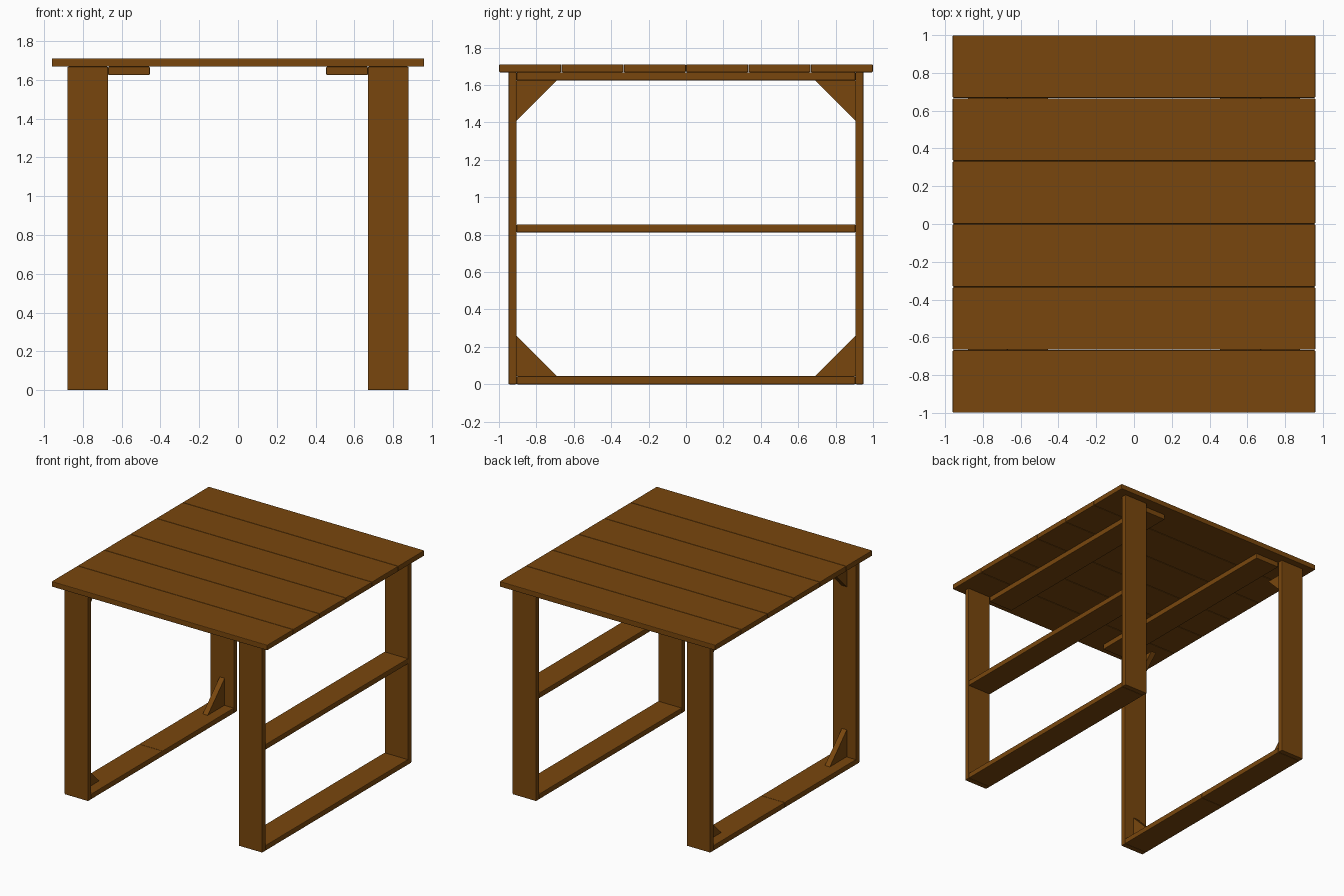
import bpy
import bmesh

if "Cube" in bpy.data.objects:
    bpy.data.objects.remove(bpy.data.objects["Cube"])

wood = bpy.data.materials.new("brown_wood")
wood.diffuse_color = (0.19, 0.062, 0.004, 1)
wood.use_nodes = True
wood.node_tree.nodes["Principled BSDF"].inputs["Base Color"].default_value = wood.diffuse_color


def finish(name, bm):
    bmesh.ops.recalc_face_normals(bm, faces=bm.faces)
    mesh = bpy.data.meshes.new(name)
    bm.to_mesh(mesh)
    bm.free()
    mesh.materials.append(wood)
    obj = bpy.data.objects.new(name, mesh)
    bpy.context.collection.objects.link(obj)
    return obj


def board(name, x, y, z):
    """Box between the given (min, max) ranges, with slightly eased edges."""
    bm = bmesh.new()
    bmesh.ops.create_cube(bm, size=1)
    for v in bm.verts:
        v.co = [(r[0] + r[1]) / 2 + c * (r[1] - r[0]) for r, c in zip((x, y, z), v.co)]
    obj = finish(name, bm)
    bevel = obj.modifiers.new("eased_edges", 'BEVEL')
    bevel.width = 0.005
    bevel.segments = 2
    return obj


def gusset(name, x, y, z, dy, dz):
    """Triangular brace with its right-angled corner at (y, z)."""
    bm = bmesh.new()
    face = bm.faces.new([bm.verts.new((x[0], *p))
                         for p in ((y, z), (y + dy, z), (y, z + dz))])
    ext = bmesh.ops.extrude_face_region(bm, geom=[face])
    verts = [g for g in ext["geom"] if isinstance(g, bmesh.types.BMVert)]
    bmesh.ops.translate(bm, verts=verts, vec=(x[1] - x[0], 0, 0))
    return finish(name, bm)


def span(side, a, b):
    return tuple(sorted((side * a, side * b)))


T = 0.043                # board thickness
TOP = 1.668              # underside of the table top
LEG_IN, LEG_OUT = 0.67, 0.88
Y_IN, Y_OUT = 0.906, 0.949

# Table top planks
for i in range(6):
    y0 = -1 + i / 3
    board(f"top_plank_{i + 1}", (-0.96, 0.96), (y0 + 0.001, y0 + 1 / 3 - 0.001), (TOP, TOP + T))

for sx, sname in ((-1, "left"), (1, "right")):
    leg_x = span(sx, LEG_IN, LEG_OUT)
    # Legs
    for sy, yname in ((-1, "front"), (1, "back")):
        board(f"{yname}_{sname}_leg", leg_x, span(sy, Y_IN, Y_OUT), (0, TOP))
    # Battens under the top, just inside the legs
    board(f"{sname}_top_batten", span(sx, 0.455, LEG_IN), (-Y_IN, Y_IN), (TOP - T, TOP))

# Right side: floor rail and middle rail
right_x = (LEG_IN, LEG_OUT)
board("right_floor_rail", right_x, (-Y_IN, Y_IN), (0, T))
board("right_middle_rail", right_x, (-Y_IN, Y_IN), (0.812, 0.855))

# Left side: floor rail in two halves, braced at all four corners
brace_x = (-0.797, -0.753)
for sy, yname in ((-1, "front"), (1, "back")):
    board(f"left_floor_rail_{yname}", (-LEG_OUT, -LEG_IN), span(sy, 0, Y_IN), (0, T))
    gusset(f"{yname}_lower_brace", brace_x, sy * Y_IN, T, -sy * 0.216, 0.216)
    gusset(f"{yname}_upper_brace", brace_x, sy * Y_IN, TOP - T, -sy * 0.216, -0.216)
